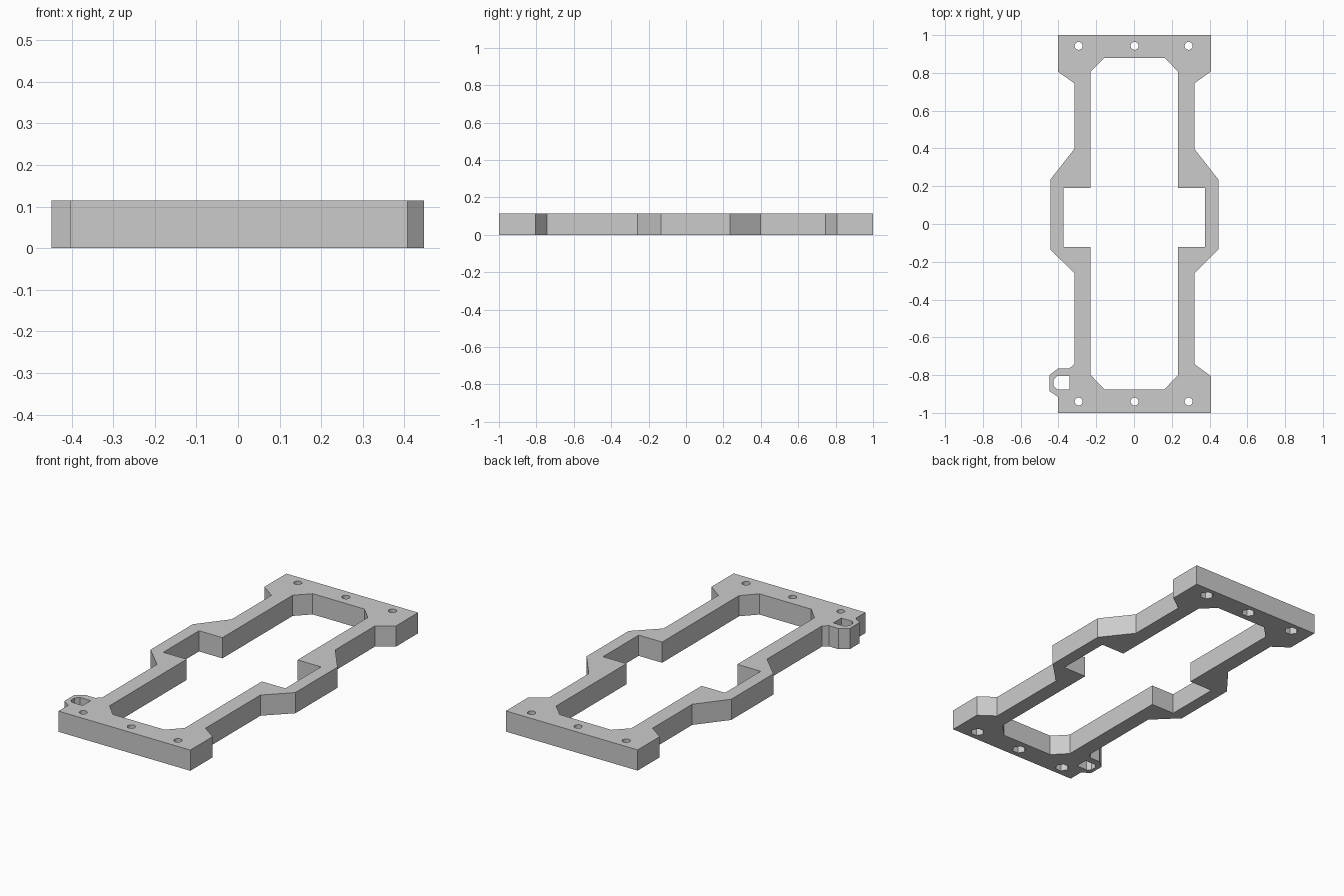
import bpy, bmesh, math

if "Cube" in bpy.data.objects:
    bpy.data.objects.remove(bpy.data.objects["Cube"])

HEIGHT = 0.115
OFFSET = 0.002   # the side bracket shifts the frame slightly off centre
RECESS = 0.06    # depth of the nut recesses

grey = bpy.data.materials.new("plain grey")
grey.use_nodes = True
grey.diffuse_color = (0.6, 0.6, 0.6, 1)
grey.node_tree.nodes["Principled BSDF"].inputs["Base Color"].default_value = (0.6, 0.6, 0.6, 1)


def prism(name, outline, z0, z1):
    """Extrude a flat outline between two heights."""
    bm = bmesh.new()
    base = bm.faces.new([bm.verts.new((x, y, z0)) for x, y in outline])
    new = bmesh.ops.extrude_face_region(bm, geom=[base])["geom"]
    bmesh.ops.translate(bm, vec=(0, 0, z1 - z0),
                        verts=[v for v in new if isinstance(v, bmesh.types.BMVert)])
    bmesh.ops.recalc_face_normals(bm, faces=bm.faces)
    mesh = bpy.data.meshes.new(name)
    bm.to_mesh(mesh)
    bm.free()
    mesh.materials.append(grey)
    obj = bpy.data.objects.new(name, mesh)
    bpy.context.collection.objects.link(obj)
    return obj


def ring(x, y, radius, sides):
    return [(x + radius * math.cos(math.tau * i / sides),
             y + radius * math.sin(math.tau * i / sides)) for i in range(sides)]


def cut(target, outline, z0=-0.05, z1=HEIGHT + 0.05):
    """Subtract a prism from the target and discard the cutter."""
    cutter = prism("cutter", outline, z0, z1)
    cutter.hide_render = True
    mod = target.modifiers.new("cut", "BOOLEAN")
    mod.operation, mod.solver, mod.object = "DIFFERENCE", "EXACT", cutter
    bpy.context.view_layer.objects.active = target
    bpy.ops.object.modifier_apply(modifier=mod.name)
    bpy.data.objects.remove(cutter)


def shift(points, side=1):
    return [(side * x + OFFSET, y) for x, y in points]


# Outer outline: one side front to back, mirrored, with the bracket on the right
outer = [(.405, -1), (.405, -.805), (.318, -.742), (.318, -.26), (.445, -.135),
         (.445, .235), (.318, .397), (.318, .745), (.405, .807), (.405, 1)]
bracket = [(.345, -.765), (.405, -.765), (.45, -.80), (.45, -.885), (.405, -.915)]
left_side = shift(outer)
right_side = shift(outer[:1] + bracket[::-1] + outer[2:], -1)
frame = prism("frame", left_side + right_side[::-1], 0, HEIGHT)

# Central opening with chamfered ends and wide side pockets
inner = [(.159, -.875), (.231, -.80), (.231, -.123), (.375, -.123),
         (.375, .19), (.231, .19), (.231, .807), (.159, .88)]
cut(frame, shift(inner) + shift(inner, -1)[::-1])

# Slot through the side bracket
cut(frame, [(-.342, -.875), (-.342, -.805), (-.408, -.805), (-.427, -.825),
            (-.427, -.857), (-.408, -.875)])

# Screw holes with hexagonal nut recesses underneath
for y in (-.94, .943):
    for x in (-.293, .003, .289):
        cut(frame, ring(x, y, .021, 24))
        cut(frame, ring(x, y, .036, 6), z1=RECESS)

bpy.ops.object.select_all(action="DESELECT")
frame.select_set(True)
bpy.context.view_layer.objects.active = frame
bpy.ops.object.shade_smooth_by_angle(angle=math.radians(25))
